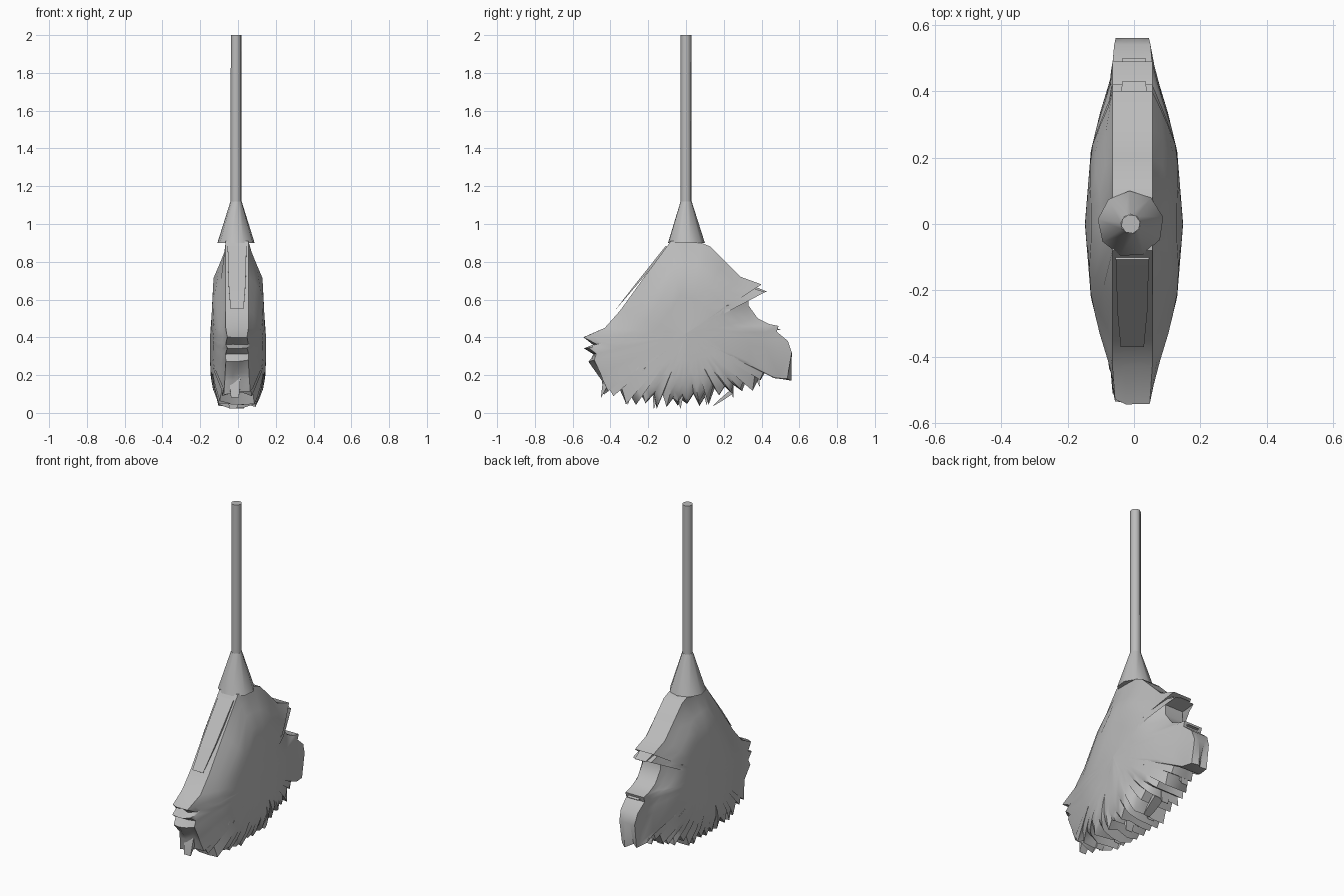
import bpy, bmesh, math, random
from mathutils import Vector

random.seed(7)
cube = bpy.data.objects.get("Cube")
if cube:
    bpy.data.objects.remove(cube, do_unlink=True)

# One plain grey for everything
grey = bpy.data.materials.new("plain grey")
grey.use_nodes = True
COLOUR = (0.5, 0.5, 0.5, 1)
grey.diffuse_color = COLOUR
grey.node_tree.nodes["Principled BSDF"].inputs["Base Color"].default_value = COLOUR


def finish(name, bm, angle=40):
    bmesh.ops.remove_doubles(bm, verts=bm.verts, dist=0.0001)
    bmesh.ops.recalc_face_normals(bm, faces=bm.faces)
    mesh = bpy.data.meshes.new(name)
    bm.to_mesh(mesh)
    bm.free()
    obj = bpy.data.objects.new(name, mesh)
    bpy.context.collection.objects.link(obj)
    mesh.materials.append(grey)
    bpy.ops.object.select_all(action="DESELECT")
    obj.select_set(True)
    bpy.context.view_layer.objects.active = obj
    bpy.ops.object.shade_smooth_by_angle(angle=math.radians(angle))
    return obj


def skin(bm, rows, closed=True):
    """Join neighbouring rows of vertices with quads."""
    for a, b in zip(rows, rows[1:]):
        n = len(a)
        for i in range(n if closed else n - 1):
            j = (i + 1) % n
            bm.faces.new((a[i], a[j], b[j], b[i]))


def lathe(name, profile, sides, x, cap_top=False):
    bm = bmesh.new()
    rows = []
    for radius, z in profile:
        angles = [math.tau * (i + 0.3) / sides for i in range(sides)]
        rows.append([bm.verts.new((x + radius * math.cos(a), radius * math.sin(a), z))
                     for a in angles])
    skin(bm, rows)
    if cap_top:
        bm.faces.new(rows[-1])
    return finish(name, bm, 50)


# Handle and flared collar
lathe("handle", [(0.03, 1.08), (0.029, 2)], 8, -0.01, cap_top=True)
lathe("collar", [(0.03, 0.9), (0.1, 0.9), (0.03, 1.12), (0.027, 1.12)], 9, -0.01)

# Side outline of the head as (y, z): ragged back, bottom and front
back = [(-0.08, 0.91), (0, 0.91), (0.08, 0.9), (0.13, 0.88), (0.2, 0.81), (0.29, 0.72),
        (0.4, 0.68), (0.35, 0.66), (0.42, 0.64), (0.33, 0.63), (0.33, 0.57),
        (0.38, 0.5), (0.44, 0.47), (0.49, 0.46), (0.48, 0.43), (0.54, 0.38),
        (0.56, 0.32), (0.56, 0.17), (0.5, 0.17)]
front = [(-0.47, 0.2), (-0.52, 0.27), (-0.49, 0.31), (-0.55, 0.34), (-0.5, 0.36),
         (-0.55, 0.4), (-0.43, 0.45), (-0.35, 0.54), (-0.22, 0.72)]
bottom = []
STEPS = 34
for i in range(STEPS):
    y = 0.47 - 0.94 * i / (STEPS - 1)
    z = 0.03 + 0.5 * (y + 0.1) ** 2
    lift = random.uniform(0.03, 0.07) if i % 2 else random.uniform(-0.02, 0.02)
    bottom.append((y + random.uniform(-0.01, 0.01), max(0, z + lift)))
outline = back + bottom + front
CENTRE = Vector((0, 0.42))


def ramp(value, stops):
    for (a, fa), (b, fb) in zip(stops, stops[1:]):
        if value <= b:
            t = max(0, (value - a) / (b - a))
            return fa + (fb - fa) * t
    return stops[-1][1]


def half_width(y, z):
    by_y = ramp(abs(y), [(0, 0.148), (0.22, 0.13), (0.56, 0.05)])
    by_z = ramp(z, [(0, 0.1), (0.1, 0.14), (0.3, 0.15), (0.72, 0.13), (0.9, 0.07)])
    return min(by_y, by_z)


def edge_width(y, z):
    """The rim is narrow at the sides and broad underneath."""
    narrow = min(half_width(y, z), 0.06)
    return narrow + (half_width(y, z) - narrow) * ramp(z, [(0, 0.8), (0.2, 0.3), (0.4, 0)])


# Bristle head: two puffed sides joined by a layered, ragged rim
bm = bmesh.new()
SCALES = (0.2, 0.4, 0.6, 0.75, 0.88)
rims = {}
for side in (-1, 1):
    rows = []
    for s in SCALES:
        row = []
        for p in outline:
            y, z = CENTRE + (Vector(p) - CENTRE) * s
            edge = edge_width(*p)
            blend = 1 - max(0, (s - 0.55) / 0.45) ** 2
            row.append(bm.verts.new((side * (edge + (half_width(y, z) - edge) * blend), y, z)))
        rows.append(row)
    hub = bm.verts.new((side * 0.147, *CENTRE))
    for i in range(len(outline)):
        bm.faces.new((hub, rows[0][i], rows[0][(i + 1) % len(outline)]))
    skin(bm, rows)
    rims[side] = rows[-1]

strips = [rims[-1]]
for across in (-1, -0.35, 0.35, 1):
    strip = []
    for i, p in enumerate(outline):
        ragged = len(back) - 2 <= i < len(outline) - 3
        pull = 1 - (random.uniform(0, 0.07) if ragged else 0)
        y, z = CENTRE + (Vector(p) - CENTRE) * pull
        strip.append(bm.verts.new((across * edge_width(*p) - 0.005, y, z)))
    strips.append(strip)
strips.append(rims[1])
skin(bm, strips)
finish("bristle_head", bm, 45)


# Loose tufts and the long flap that peels off the front slope
def tuft(name, root, tip, width, depth):
    bm = bmesh.new()
    root, tip = Vector(root), Vector(tip)
    along = (tip - root).normalized()
    normal = Vector((0, -along.z, along.y)) * depth
    rows = []
    for point, w, d in ((root, width, 1), (root.lerp(tip, 0.6), width * 0.9, 0.6),
                        (tip, width * 0.7, 0.05)):
        side = Vector((w, 0, 0))
        rows.append([bm.verts.new(point + a * side + b * d * normal)
                     for a, b in ((-1, -1), (1, -1), (1, 1), (-1, 1))])
    skin(bm, rows)
    bm.faces.new(rows[0])
    bm.faces.new(rows[-1])
    finish(name, bm, 30)


tuft("front_flap", (-0.005, -0.1, 0.88), (-0.005, -0.37, 0.55), 0.05, 0.008)
tuft("back_tuft", (0, 0.22, 0.7), (0, 0.43, 0.64), 0.05, 0.02)
tuft("lower_back_tuft", (0, 0.36, 0.46), (0, 0.5, 0.44), 0.05, 0.02)
tuft("stray_bristle", (0.03, 0.24, 0.11), (0.03, 0.14, 0.035), 0.03, 0.012)
for i in range(7):
    y = -0.45 + i * 0.14
    x = random.uniform(-0.06, 0.06) * (1 - abs(y))
    z = 0.04 + 0.5 * (y + 0.1) ** 2
    tuft("bottom_tuft", (x, y * 0.9, z + 0.12), (x, y, max(0, z - 0.02)), 0.03, 0.02)
